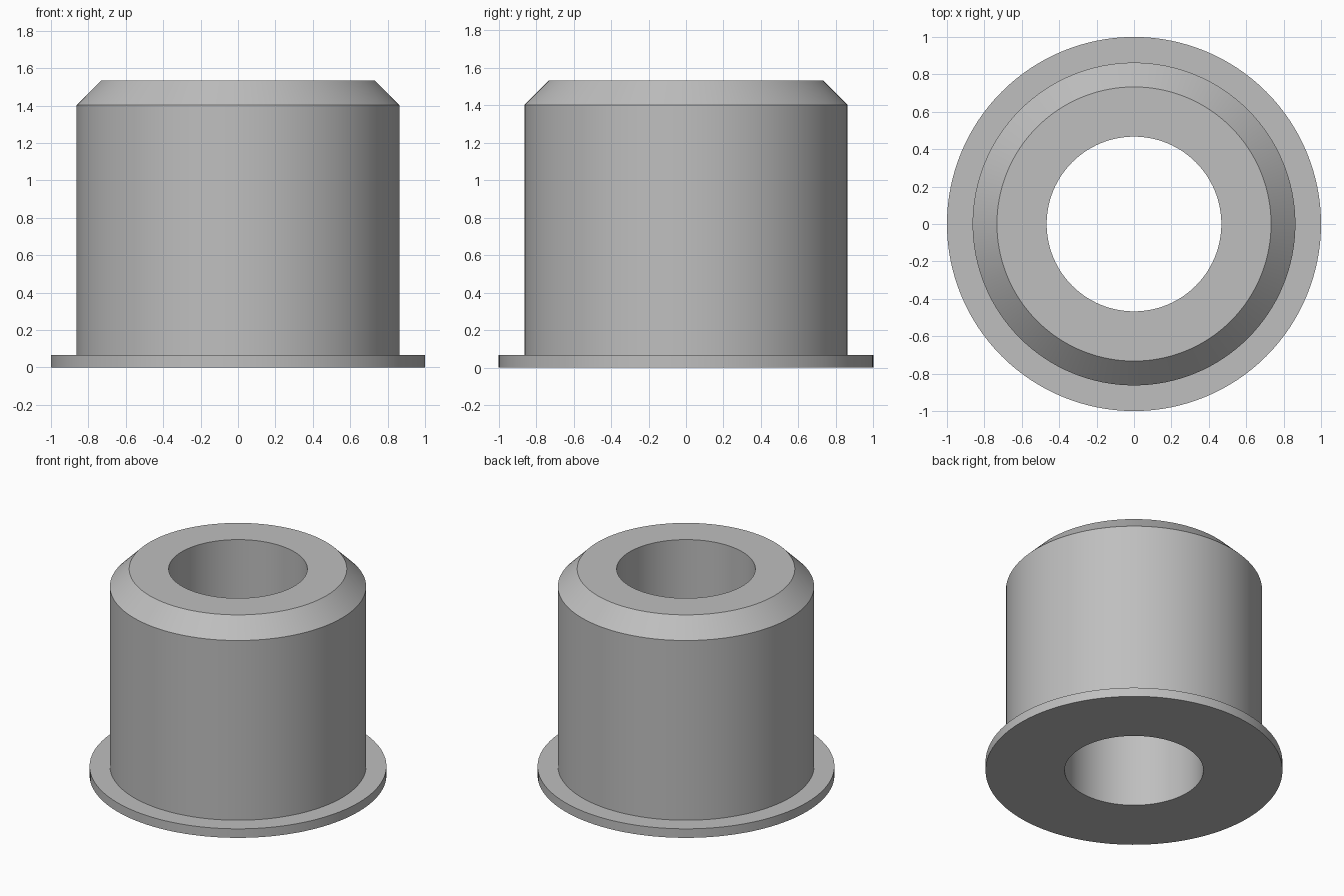
import bpy
import bmesh
import math

cube = bpy.data.objects.get("Cube")
if cube:
    bpy.data.objects.remove(cube, do_unlink=True)

# Plain grey material
grey = bpy.data.materials.new("plain grey")
grey.use_nodes = True
colour = (0.52, 0.52, 0.52, 1)
grey.diffuse_color = colour
grey.node_tree.nodes["Principled BSDF"].inputs["Base Color"].default_value = colour

SEGMENTS = 128
BORE, BODY, FLANGE, TOP = 0.467, 0.863, 1.0, 0.733
FLANGE_Z, SHOULDER_Z, TOP_Z = 0.067, 1.403, 1.533

# Closed wall section as (radius, height), from the bore outwards and up
profile = [(BORE, 0), (FLANGE, 0), (FLANGE, FLANGE_Z), (BODY, FLANGE_Z),
           (BODY, SHOULDER_Z), (TOP, TOP_Z), (BORE, TOP_Z)]

# Spin the section into a flanged bushing with a through bore
bm = bmesh.new()
rings = []
for radius, z in profile:
    ring = []
    for i in range(SEGMENTS):
        a = math.tau * i / SEGMENTS
        ring.append(bm.verts.new((radius * math.cos(a), radius * math.sin(a), z)))
    rings.append(ring)
for k, lower in enumerate(rings):
    upper = rings[(k + 1) % len(rings)]
    for i in range(SEGMENTS):
        j = (i + 1) % SEGMENTS
        bm.faces.new((lower[i], lower[j], upper[j], upper[i]))
bmesh.ops.recalc_face_normals(bm, faces=bm.faces)

mesh = bpy.data.meshes.new("flanged_bushing")
bm.to_mesh(mesh)
bm.free()
mesh.materials.append(grey)
bushing = bpy.data.objects.new("flanged_bushing", mesh)
bpy.context.collection.objects.link(bushing)

# Smooth round walls, crisp rims
bpy.ops.object.select_all(action='DESELECT')
bushing.select_set(True)
bpy.context.view_layer.objects.active = bushing
bpy.ops.object.shade_smooth_by_angle(angle=math.radians(30))
